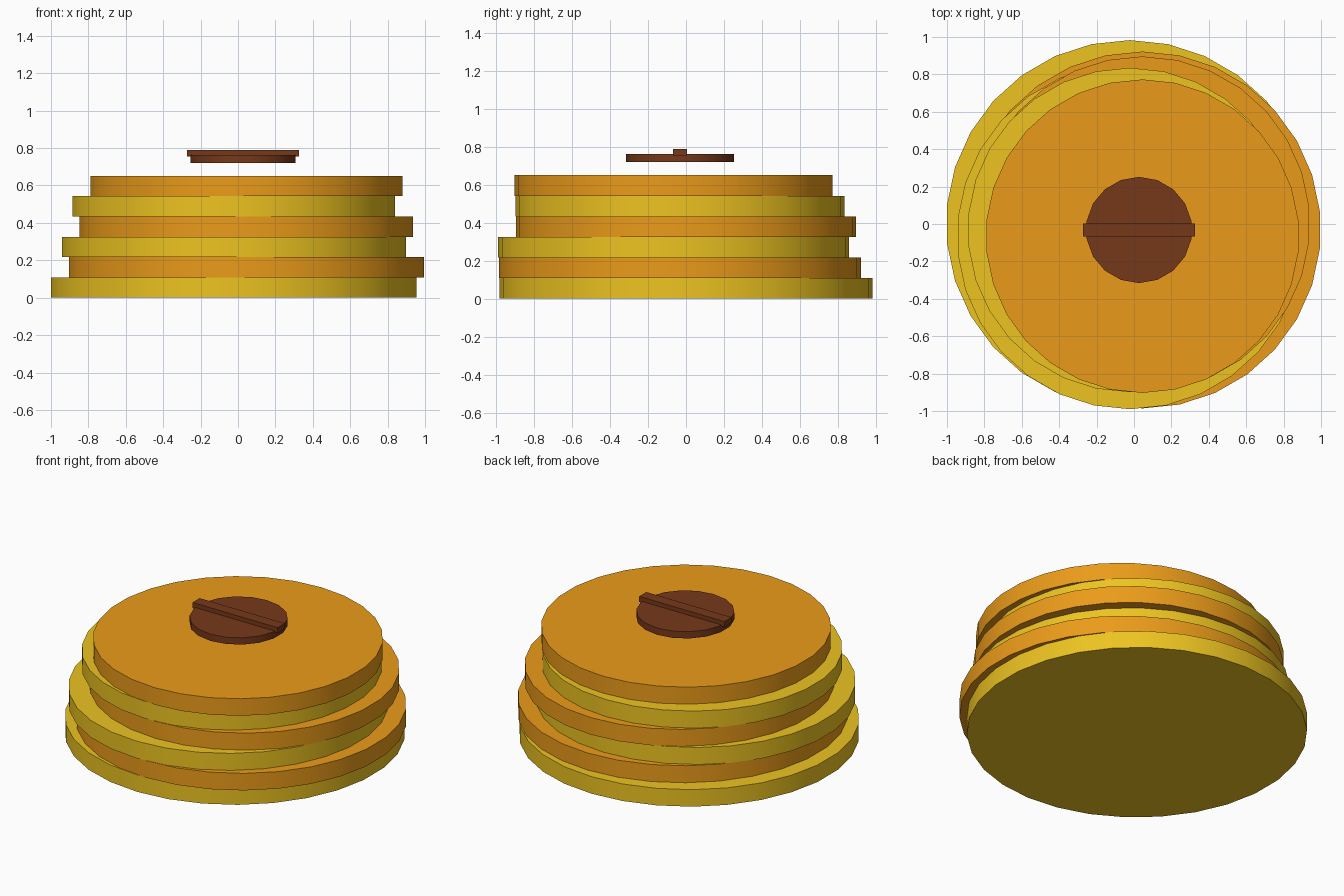
import bpy
import math

if "Cube" in bpy.data.objects:
    bpy.data.objects.remove(bpy.data.objects["Cube"])


def material(name, rgb):
    m = bpy.data.materials.new(name)
    m.diffuse_color = (*rgb, 1)
    m.use_nodes = True
    m.node_tree.nodes["Principled BSDF"].inputs["Base Color"].default_value = m.diffuse_color
    return m


YELLOW = material("yellow", (0.85, 0.55, 0.015))
ORANGE = material("orange", (0.83, 0.33, 0.01))
BROWN = material("brown", (0.18, 0.04, 0.01))


def disc(name, sides, radius, x, y, z0, z1, mat, turn=0.0):
    bpy.ops.mesh.primitive_cylinder_add(
        vertices=sides, radius=radius, depth=z1 - z0,
        location=(x, y, (z0 + z1) / 2), rotation=(0, 0, turn))
    ob = bpy.context.object
    ob.name = name
    ob.data.materials.append(mat)
    bpy.ops.object.shade_smooth_by_angle(angle=math.radians(30))
    return ob


# Tapering stack of slightly shifted layers, alternating in colour
STEP = 0.1085
for i in range(6):
    disc(f"stack_layer_{i + 1}", 30, 0.983 - 0.029 * i,
         (-0.022, 0.045)[i % 2], (0, -0.032, -0.065)[i % 3] if i else 0,
         i * STEP, (i + 1) * STEP, (YELLOW, ORANGE)[i % 2])

# Small round plate floating above the stack
disc("top_plate", 18, 0.284, 0.027, -0.032, 0.72, 0.763, BROWN)

# Raised bar across the plate
bpy.ops.mesh.primitive_cube_add(size=1, location=(0.027, -0.032, 0.772))
bar = bpy.context.object
bar.name = "plate_bar"
bar.scale = (0.6, 0.072, 0.036)
bar.data.materials.append(BROWN)
